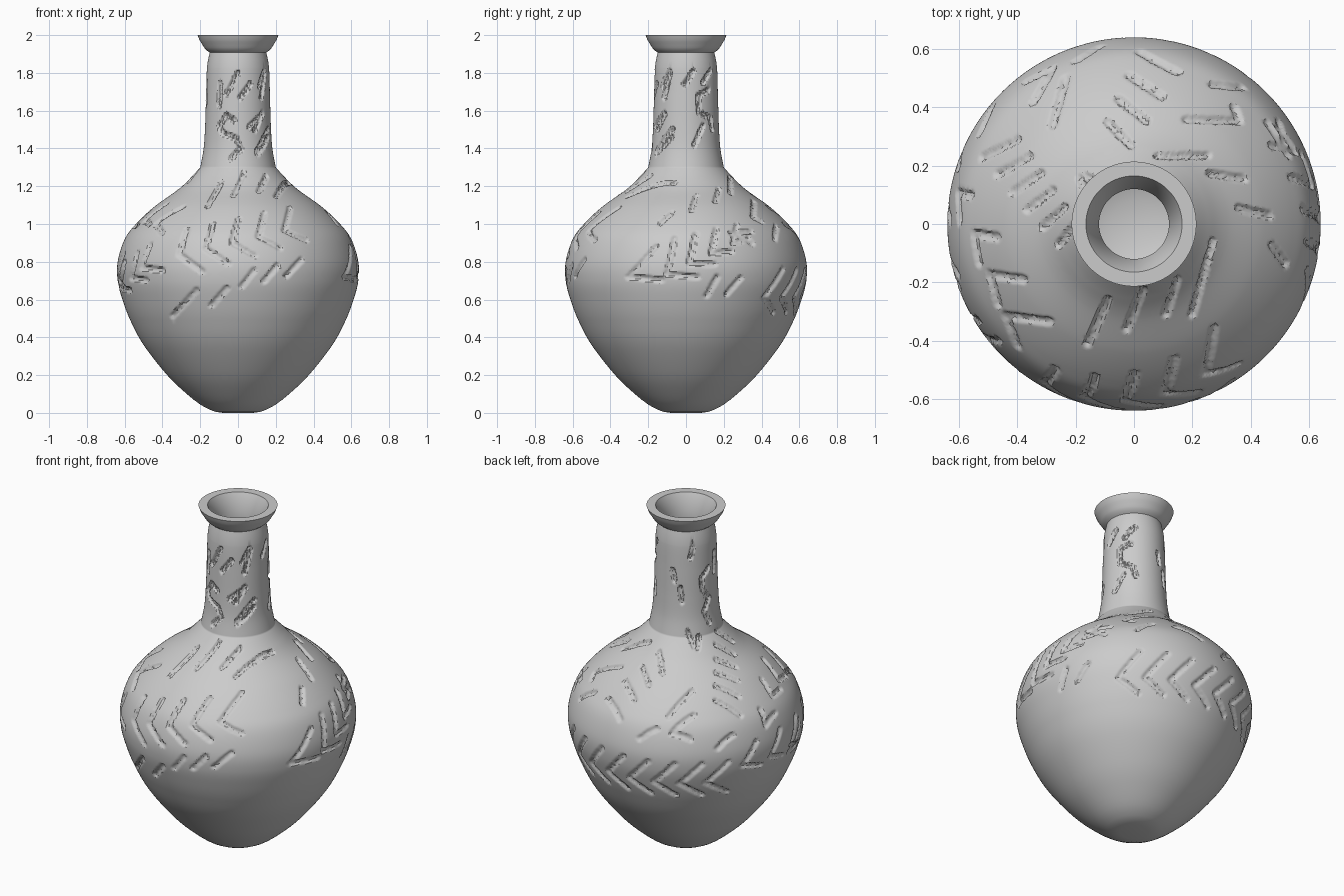
import bpy, bmesh, random
from math import sin, cos, radians, pi, sqrt, hypot
from mathutils import Vector, kdtree

random.seed(4)
SEGS = 400

def spline(pts, step):
    """Catmull-Rom through (r, z) points, step(z) gives the spacing."""
    p = [Vector(q) for q in pts]
    p = [p[0]] + p + [p[-1]]
    out = []
    for a, b, c, d in zip(p, p[1:], p[2:], p[3:]):
        n = max(1, round((c - b).length / step((b.y + c.y) / 2)))
        for i in range(n):
            t = i / n
            out.append(0.5 * (2*b + (c - a)*t + (2*a - 5*b + 4*c - d)*t*t
                              + (3*b - a - 3*c + d)*t**3))
    return out + [p[-1]]

# Outer body, neck, flared lip, and hollow inside
body = [(.08, 0), (.12, .006), (.185, .035), (.265, .095), (.375, .2), (.5, .36),
        (.57, .49), (.612, .6), (.637, .7), (.637, .8), (.602, .915), (.545, .995),
        (.445, 1.09), (.32, 1.18), (.255, 1.24), (.2, 1.3)]
neck = [(.2, 1.3), (.182, 1.4), (.174, 1.52), (.169, 1.68), (.164, 1.83), (.15, 1.908)]
lip = [(.15, 1.908), (.172, 1.925), (.192, 1.955), (.204, 1.975), (.214, 2)]
fine = lambda z: .0082 if .47 < z < 1.86 else .03
outer = spline(body, fine) + spline(neck, fine)[1:] + spline(lip, lambda z: .012)[1:]
inside = [Vector(p) for p in ((.165, 2), (.12, 1.91), (.13, 1.83), (.14, 1.5), (.155, 1.3),
          (.27, 1.17), (.4, 1.075), (.5, .98), (.56, .9), (.595, .8), (.595, .7), (.53, .49),
          (.46, .36), (.34, .22), (.2, .09), (.08, .045))]

def radius(z):
    for a, b in zip(outer, outer[1:]):
        if a.y <= z <= b.y:
            return a.x + (b.x - a.x) * (z - a.y) / max(b.y - a.y, 1e-6)
    return .2

def height(r):
    for a, b in zip(outer, outer[1:]):
        if a.y > .74 and b.x <= r <= a.x:
            return (a.y + b.y) / 2
    return .77 if r > .3 else 1.3

# Projection of a flat drawing onto the surface
def front(x, z):
    r = radius(z); x = max(-r, min(r, x))
    return Vector((x, -sqrt(r*r - x*x), z))

def right(y, z):
    r = radius(z); y = max(-r, min(r, y))
    return Vector((sqrt(r*r - y*y), y, z))

def top(x, y):
    return Vector((x, y, height(hypot(x, y))))

def polar(a, z):
    r = radius(z)
    return Vector((r*cos(radians(a)), r*sin(radians(a)), z))

marks = []

def stroke(view, *v):
    pts = [Vector(v[i:i + 2]) for i in range(0, len(v), 2)]
    for a, b in zip(pts, pts[1:]):
        n = max(2, int((view(*a) - view(*b)).length / .004))
        marks.extend(view(*a.lerp(b, i / n)) for i in range(n + 1))

def row(view, n, first, last):
    for i in range(n):
        t = i / max(1, n - 1)
        stroke(view, *[a + (b - a) * t for a, b in zip(first, last)])

# Chevron rows
row(front, 5, (-.27, .97, -.31, .84, -.19, .75), (.275, 1.085, .245, .965, .36, .915))
row(front, 3, (-.465, .89, -.51, .77, -.4, .755), (-.6, .8, -.625, .66, -.57, .65))
row(top, 4, (-.29, -.335, -.44, -.315, -.4, -.42), (-.56, .1, -.605, .11, -.6, .01))
stroke(right, -.16, .88, -.305, .72, -.13, .705)
row(right, 4, (-.06, .925, -.1, .735, .06, .72), (.27, .995, .25, .9, .33, .925))
row(polar, 8, (53, .76, 42, .61, 52, .53), (146, .74, 135, .62, 147, .54))
row(polar, 3, (162, .82, 154, .7, 165, .67), (196, .84, 188, .7, 198, .66))

# Slash rows on the belly and shoulder
row(front, 2, (-.22, .65, -.345, .51), (-.06, .66, -.14, .57))
row(front, 3, (.085, .755, .02, .67), (.335, .81, .255, .725))
row(right, 2, (.165, .72, .11, .62), (.29, .715, .215, .63))
row(top, 3, (-.09, -.26, -.16, -.41), (.15, -.19, .11, -.31))
row(top, 6, (-.52, .23, -.4, .29), (-.26, -.07, -.2, 0))
row(top, 4, (.02, .59, .15, .52), (-.09, .35, -.01, .27))
for s in ((.27, -.06, .2, -.31), (-.235, .5, -.28, .34), (-.28, .535, -.345, .42),
          (-.28, .535, -.37, .49), (.27, .48, .37, .47), (.18, .36, .36, .355, .345, .4),
          (.08, .235, .25, .235), (.26, .175, .375, .155), (.36, .055, .465, .03),
          (.475, -.075, .52, -.135), (.46, .345, .53, .24, .5, .35), (-.2, .56, -.12, .61),
          (-.53, .31, -.49, .4)):
    stroke(top, *s)

# Neck squiggles and slashes
stroke(front, -.02, 1.55, -.06, 1.575, -.1, 1.52, -.08, 1.48, -.01, 1.455, .015, 1.4, -.04, 1.345)
stroke(right, .12, 1.71, .065, 1.68, .07, 1.59, .13, 1.56, .14, 1.5)
stroke(polar, 172, 1.68, 155, 1.63, 156, 1.56, 170, 1.5, 158, 1.43, 168, 1.36)
for s in ((-.095, 1.745, -.1, 1.63), (0, 1.8, -.06, 1.69), (.065, 1.74, .01, 1.67),
          (.14, 1.81, .115, 1.73), (.13, 1.58, .06, 1.515), (.16, 1.5, .1, 1.38)):
    stroke(front, *s)
for s in ((-.085, 1.8, -.115, 1.67), (.04, 1.81, -.01, 1.74), (.13, 1.81, .09, 1.75),
          (-.115, 1.585, -.15, 1.5), (-.075, 1.46, -.155, 1.375), (.09, 1.52, .045, 1.42)):
    stroke(right, *s)
for s in ((100, 1.68, 104, 1.62), (115, 1.58, 118, 1.5), (138, 1.82, 133, 1.76),
          (128, 1.33, 136, 1.26), (145, 1.3, 140, 1.25), (190, 1.75, 188, 1.64)):
    stroke(polar, *s)

tree = kdtree.KDTree(len(marks))
for i, m in enumerate(marks):
    tree.insert(m, i)
tree.balance()

# Revolve the profile, pressing the marks in as rough grooves
bm = bmesh.new()
profile = outer + inside
rings = []
for k, p in enumerate(profile):
    t = profile[min(k + 1, len(profile) - 1)] - profile[max(k - 1, 0)]
    t.normalize()
    ring = []
    for j in range(SEGS):
        a = 2 * pi * j / SEGS
        c, s = cos(a), sin(a)
        co = Vector((p.x * c, p.x * s, p.y))
        if k < len(outer) and .45 < p.y < 1.86:
            d = tree.find(co)[2]
            if d < .017:
                depth = .011 * min(1, (.017 - d) / .008) + random.uniform(-.002, .002)
                co -= Vector((t.y * c, t.y * s, -t.x)) * depth
        ring.append(bm.verts.new(co))
    rings.append(ring)
for a, b in zip(rings, rings[1:]):
    for j in range(SEGS):
        n = (j + 1) % SEGS
        bm.faces.new((a[j], a[n], b[n], b[j]))
bm.faces.new(rings[0][::-1])
bm.faces.new(rings[-1])

mesh = bpy.data.meshes.new("vase")
bm.to_mesh(mesh)
bm.free()
vase = bpy.data.objects.new("vase", mesh)
bpy.context.collection.objects.link(vase)
bpy.context.view_layer.objects.active = vase
vase.select_set(True)
bpy.ops.object.shade_smooth_by_angle(angle=radians(35))
